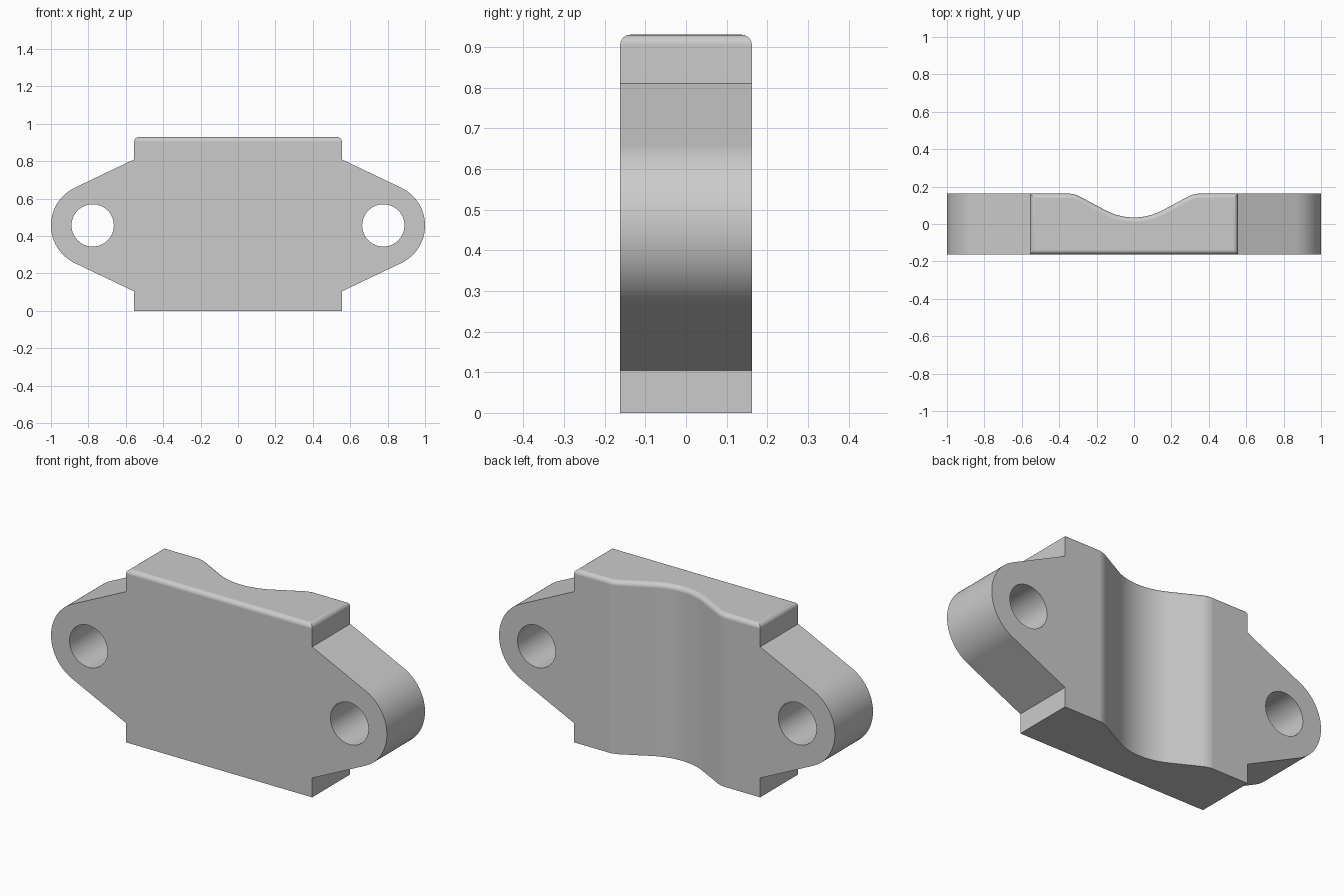
import bpy, bmesh, math
from mathutils import Vector

cube = bpy.data.objects.get("Cube")
if cube:
    bpy.data.objects.remove(cube, do_unlink=True)

HALF_W, HALF_T, TOP = 0.555, 0.162, 0.93   # block half width, half depth, height
EAR_X, MID_Z, EAR_R, BORE_R = 0.777, 0.457, 0.223, 0.113
STEP = 0.353                               # ear root half height
FILLET = 0.025

grey = bpy.data.materials.new("plain grey")
grey.use_nodes = True
colour = (0.6, 0.6, 0.6, 1)
grey.diffuse_color = colour
grey.node_tree.nodes["Principled BSDF"].inputs["Base Color"].default_value = colour


def arc(cx, cy, r, start, end, n):
    """Points on a circle arc, angles in radians."""
    angles = [start + (end - start) * i / n for i in range(n + 1)]
    return [(cx + r * math.cos(a), cy + r * math.sin(a)) for a in angles]


def prism(name, points, place, direction):
    """Extrude a closed 2D profile, set in space by place(), along direction."""
    bm = bmesh.new()
    face = bm.faces.new([bm.verts.new(place(p)) for p in points])
    ext = bmesh.ops.extrude_face_region(bm, geom=[face])
    moved = [g for g in ext["geom"] if isinstance(g, bmesh.types.BMVert)]
    bmesh.ops.translate(bm, verts=moved, vec=Vector(direction))
    bmesh.ops.recalc_face_normals(bm, faces=bm.faces)
    mesh = bpy.data.meshes.new(name)
    bm.to_mesh(mesh)
    bm.free()
    obj = bpy.data.objects.new(name, mesh)
    bpy.context.collection.objects.link(obj)
    mesh.materials.append(grey)
    return obj


# Flange outline: a block with a tapered, round-ended ear on each side
reach = math.hypot(EAR_X - HALF_W, STEP)
tangent = math.atan2(STEP, HALF_W - EAR_X) - math.acos(EAR_R / reach)
right = [(HALF_W, 0), (HALF_W, MID_Z - STEP)]
right += arc(EAR_X, MID_Z, EAR_R, -tangent, tangent, 36)
right += [(HALF_W, MID_Z + STEP), (HALF_W, TOP)]
outline = right + [(-x, z) for x, z in reversed(right)]
body = prism("flange_body", outline, lambda p: (p[0], -HALF_T, p[1]), (0, 2 * HALF_T, 0))

# Bolt holes through the ears
cutters = []
for side in (-1, 1):
    circle = arc(side * EAR_X, MID_Z, BORE_R, 0, 2 * math.pi, 48)[:-1]
    cutters.append(prism("bolt_hole_cutter", circle,
                         lambda p: (p[0], -0.4, p[1]), (0, 0.8, 0)))

# Wavy channel down the back: concave floor blending into convex shoulders
slope, floor_r, lip_r, floor_y = math.radians(28), 0.32, 0.13, 0.035
lip_y = HALF_T + 0.0005
rise = lip_y - floor_y - (floor_r + lip_r) * (1 - math.cos(slope))
lip_x = (floor_r + lip_r) * math.sin(slope) + rise / math.tan(slope)
down = -math.pi / 2
half = arc(0, floor_y + floor_r, floor_r, down, down + slope, 10)
half += arc(lip_x, lip_y - lip_r, lip_r, slope - down, -down, 8)
half.append((lip_x, 0.4))
channel = half + [(-x, y) for x, y in reversed(half[1:])]
cutters.append(prism("channel_cutter", channel, lambda p: (p[0], p[1], -0.2), (0, 0, 1.5)))

for cutter in cutters:
    cutter.hide_render = True
    mod = body.modifiers.new("cut", "BOOLEAN")
    mod.operation, mod.solver, mod.object = "DIFFERENCE", "EXACT", cutter
bpy.context.view_layer.update()
cut_body = body.evaluated_get(bpy.context.evaluated_depsgraph_get())

# Round the whole top rim
bm = bmesh.new()
bm.from_mesh(cut_body.to_mesh())
body.modifiers.clear()
bmesh.ops.remove_doubles(bm, verts=bm.verts, dist=0.0001)
bm.normal_update()
rim = [e for e in bm.edges
       if all(v.co.z > TOP - 0.001 for v in e.verts)
       and any(abs(f.normal.z) < 0.5 for f in e.link_faces)]
bmesh.ops.bevel(bm, geom=rim, offset=FILLET, offset_type="OFFSET", segments=6,
                profile=0.5, affect="EDGES", clamp_overlap=False)
for f in bm.faces:
    f.material_index = 0
bm.to_mesh(body.data)
bm.free()
for cutter in cutters:
    bpy.data.objects.remove(cutter, do_unlink=True)

# Smooth curved walls, crisp edges, flat faces
bpy.ops.object.select_all(action="DESELECT")
body.select_set(True)
bpy.context.view_layer.objects.active = body
bpy.ops.object.shade_smooth_by_angle(angle=math.radians(30))
weighted = body.modifiers.new("flat_face_normals", "WEIGHTED_NORMAL")
weighted.keep_sharp = True
